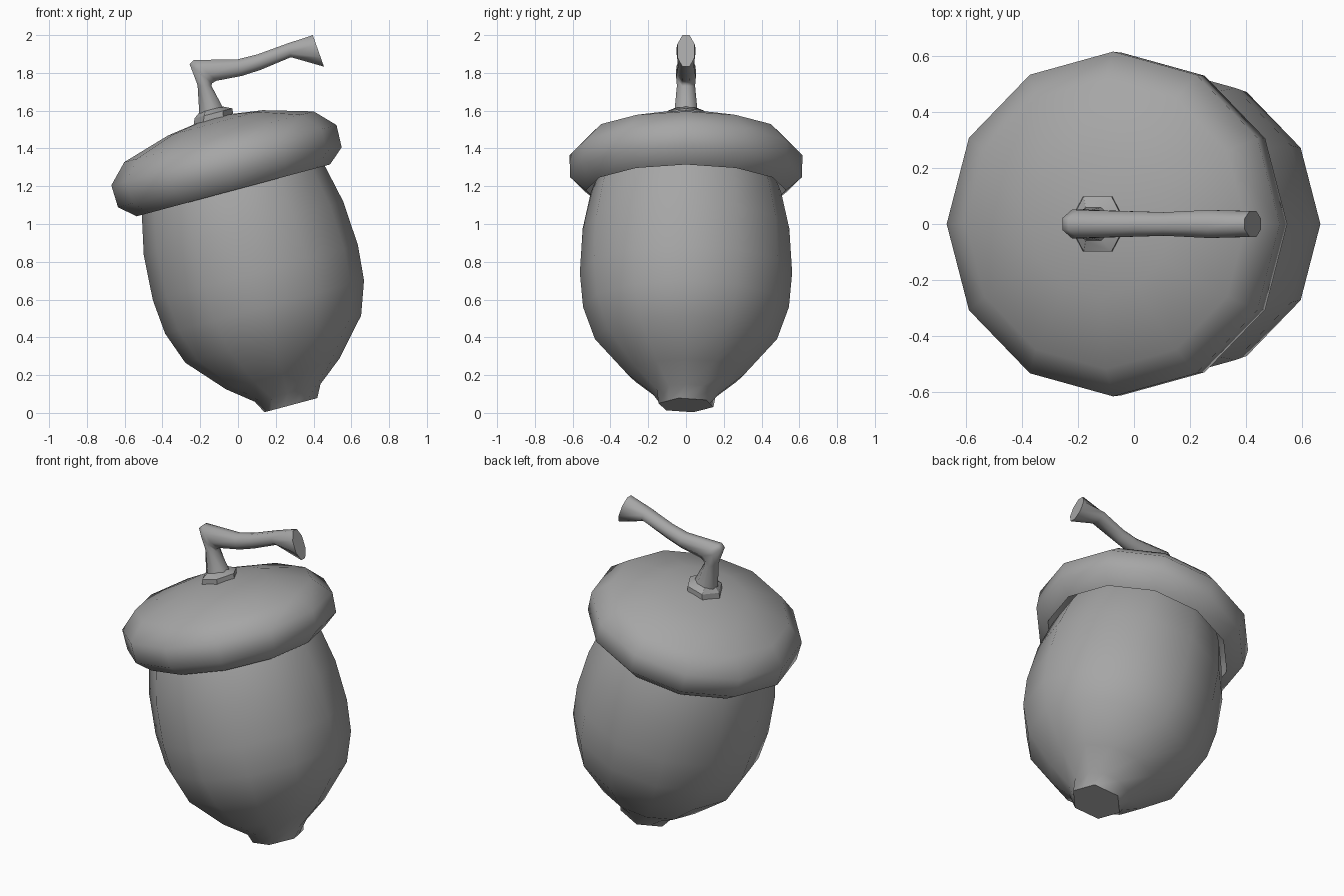
import bpy, bmesh
from math import cos, sin, pi, radians
from mathutils import Matrix, Vector

if "Cube" in bpy.data.objects:
    bpy.data.objects.remove(bpy.data.objects["Cube"])

# Nut and cap share one axis, leaning 15 degrees toward -x
TILT = Matrix.Translation((0.28, 0, 0.041)) @ Matrix.Rotation(radians(-15), 4, 'Y')

# Dark grey for every part
grey = bpy.data.materials.new("dark_grey")
grey.diffuse_color = (0.38, 0.38, 0.38, 1)
grey.use_nodes = True
grey.node_tree.nodes["Principled BSDF"].inputs["Base Color"].default_value = grey.diffuse_color


def loft(name, rings, matrix=Matrix(), angle=40):
    """Skin a list of equal-sized point rings, capping both ends."""
    bm = bmesh.new()
    loops = [[bm.verts.new(matrix @ Vector(p)) for p in ring] for ring in rings]
    n = len(loops[0])
    for a, b in zip(loops, loops[1:]):
        for i in range(n):
            j = (i + 1) % n
            bm.faces.new((a[i], a[j], b[j], b[i]))
    bm.faces.new(loops[0][::-1])
    bm.faces.new(loops[-1])
    bmesh.ops.recalc_face_normals(bm, faces=bm.faces)
    mesh = bpy.data.meshes.new(name)
    bm.to_mesh(mesh)
    bm.free()
    mesh.materials.append(grey)
    ob = bpy.data.objects.new(name, mesh)
    bpy.context.collection.objects.link(ob)
    bpy.ops.object.select_all(action='DESELECT')
    ob.select_set(True)
    bpy.context.view_layer.objects.active = ob
    bpy.ops.object.shade_smooth_by_angle(angle=radians(angle))
    return ob


def circle(r, h, n=12):
    return [(r * cos(2 * pi * i / n), r * sin(2 * pi * i / n), h) for i in range(n)]


def hex_tip(r, h):
    """Hexagon with edge midpoints, so it joins a 12-sided ring."""
    pts = []
    for i in range(12):
        a = pi * i / 6 - pi / 12
        k = r if i % 2 == 0 else r * cos(pi / 6)
        pts.append((k * cos(a), k * sin(a), h))
    return pts


def section(a, b, w, n, turn=0.0):
    """Regular n-gon stretched to span a-b in xz and +-w in y."""
    angles = [2 * pi * (i + turn) / n for i in range(n)]
    cmax = max(cos(t) for t in angles)
    smax = max(sin(t) for t in angles)
    pts = []
    for ang in angles:
        t = (1 - cos(ang) / cmax) / 2
        pts.append((a[0] + (b[0] - a[0]) * t, w * sin(ang) / smax, a[1] + (b[1] - a[1]) * t))
    return pts


# Nut: hexagonal tip widening to a round body, closed inside the cap
nut = [(0.18, 0.067), (0.31, 0.17), (0.482, 0.362), (0.545, 0.538), (0.562, 0.726),
       (0.547, 0.968), (0.503, 1.17), (0.45, 1.3)]
loft("nut", [hex_tip(0.15, 0)] + [circle(r, h) for r, h in nut], TILT, 50)

# Cap: inner lip, rounded rim and shallow dome
cap = [(0.44, 1.31), (0.52, 1.26), (0.53, 1.177), (0.613, 1.249), (0.617, 1.37),
       (0.519, 1.471), (0.26, 1.547), (0.09, 1.571)]
loft("cap", [circle(r, h) for r, h in cap], TILT, 65)

# Stem foot: hexagonal flange on the cap (outer point, inner point, half width)
flange = [((-0.235, 1.525), (-0.025, 1.58), 0.098),
          ((-0.23, 1.56), (-0.03, 1.612), 0.098),
          ((-0.205, 1.59), (-0.08, 1.622), 0.06)]
loft("stem_foot", [section(*s, 6) for s in flange], angle=30)

# Stem: rises, bends at an elbow and flares at the cut end
stem = [((-0.205, 1.585), (-0.08, 1.617), 0.06),
        ((-0.214, 1.735), (-0.14, 1.73), 0.048),
        ((-0.256, 1.846), (-0.138, 1.745), 0.052),
        ((-0.235, 1.868), (-0.115, 1.758), 0.05),
        ((0.0, 1.872), (0.025, 1.785), 0.045),
        ((0.1, 1.897), (0.122, 1.817), 0.042),
        ((0.26, 1.955), (0.28, 1.883), 0.05),
        ((0.396, 2.0), (0.455, 1.833), 0.046)]
loft("stem", [section(*s, 8, 0.5) for s in stem], angle=62)
